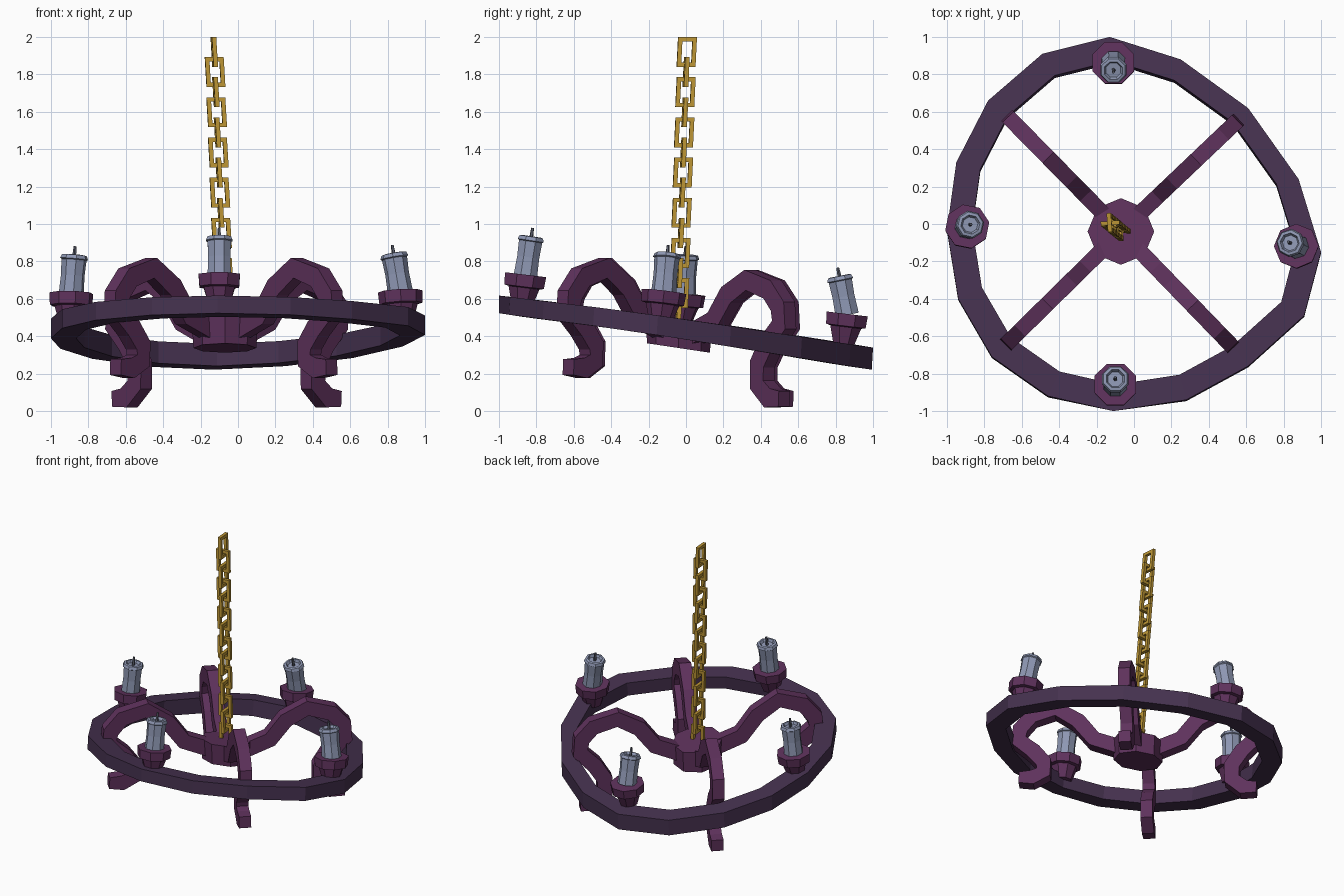
import bpy, bmesh, math
from mathutils import Vector

if "Cube" in bpy.data.objects:
    bpy.data.objects.remove(bpy.data.objects["Cube"])

def mat(name, c):
    m = bpy.data.materials.new(name)
    m.diffuse_color = (*c, 1)
    m.use_nodes = True
    m.node_tree.nodes["Principled BSDF"].inputs["Base Color"].default_value = m.diffuse_color
    return m

DARK = mat("dark_purple", (0.060, 0.031, 0.078))
PLUM = mat("plum", (0.112, 0.031, 0.106))
GOLD = mat("gold", (0.50, 0.30, 0.035))
WAX = mat("grey_blue_wax", (0.27, 0.31, 0.45))
WICK = mat("dark_grey_wick", (0.10, 0.11, 0.15))

def loft(name, rings, m, closed=False):
    """Bridge equal-sized vertex loops; cap both ends unless closed."""
    bm = bmesh.new()
    vs = [[bm.verts.new(p) for p in r] for r in rings]
    n, k = len(vs[0]), len(vs)
    for i in range(k if closed else k - 1):
        a, b = vs[i], vs[(i + 1) % k]
        for j in range(n):
            bm.faces.new((a[j], a[(j + 1) % n], b[(j + 1) % n], b[j]))
    if not closed:
        bm.faces.new(vs[0][::-1])
        bm.faces.new(vs[-1])
    bmesh.ops.recalc_face_normals(bm, faces=bm.faces)
    me = bpy.data.meshes.new(name)
    bm.to_mesh(me)
    bm.free()
    me.materials.append(m)
    ob = bpy.data.objects.new(name, me)
    bpy.context.collection.objects.link(ob)
    return ob

def turned(name, base, axis, levels, n, m, turn=0.0):
    """Lathe (height, radius) levels around a leaning axis."""
    q = axis.to_track_quat('Z', 'Y')
    rings = []
    for h, r in levels:
        rings.append([base + q @ Vector((r * math.cos(turn + math.tau * i / n),
                                         r * math.sin(turn + math.tau * i / n), h))
                      for i in range(n)])
    return loft(name, rings, m)

# Hoop: slightly bent 16-sided ring, higher at the front
hoop = [(-.13, 1), (.25, .88), (.61, .62), (.88, .24), (1, -.15), (.91, -.49),
        (.61, -.76), (.28, -.94), (-.11, -1), (-.46, -.92), (-.76, -.71),
        (-.94, -.40), (-1, -.03), (-.95, .33), (-.78, .66), (-.49, .91)]
sections = []
for x, y in hoop:
    mid = 0.425 - 0.145 * y + 0.012 * x * x
    h = 0.053 + 0.006 * y
    s = 0.865
    mi = 0.425 - 0.145 * y * s + 0.012 * x * x
    lean = 0.007
    sections.append([(x, y - lean, mid - h) if y > -.95 else (x, y, mid - h),
                     (x, y, mid + h),
                     (x * s, y * s + lean, mi + h), (x * s, y * s - lean, mi - h)])
loft("hoop", sections, DARK, closed=True)

# Central hub: tilted octagon block
CX, CY = -0.07, -0.04
hub = []
for z, r in ((0.337, 0.168), (0.49, 0.178)):
    hub.append([(CX + r * math.cos(i * math.pi / 4), CY + r * math.sin(i * math.pi / 4),
                 z - 0.15 * r * math.sin(i * math.pi / 4)) for i in range(8)])
loft("hub", hub, PLUM)

# Curled arms: radius with heights for front and back pairs
R = [.10, .30, .41, .56, .73, .81, .82, .72, .65, .65, .73, .82]
Z_FRONT = [.43, .51, .66, .765, .715, .62, .53, .44, .35, .27, .23, .235]
Z_BACK = [.40, .48, .62, .70, .65, .56, .46, .36, .25, .14, .07, .065]
ARMS = [(-.61, .62, Z_BACK, "back_left"), (.61, .58, Z_BACK, "back_right"),
        (.62, -.64, Z_FRONT, "front_right"), (-.61, -.60, Z_FRONT, "front_left")]
for dx, dy, zs, side in ARMS:
    d = Vector((dx, dy, 0)).normalized()
    w = Vector((-d.y, d.x, 0)) * 0.042
    path = [Vector((r, z)) for r, z in zip(R, zs)]
    rings = []
    for i, p in enumerate(path):
        t = (path[min(i + 1, len(path) - 1)] - path[max(i - 1, 0)]).normalized()
        th = 0.055 if i < len(path) - 1 else 0.042
        ring = []
        for sw, sn in ((-1, -1), (1, -1), (1, 1), (-1, 1)):
            q = p + Vector((-t.y, t.x)) * th * sn
            ring.append(Vector((CX, CY, q.y)) + d * q.x + w * sw)
        rings.append(ring)
    loft("arm_" + side, rings, PLUM)

# Candle holders, candles and wicks, each leaning its own way
CANDLES = [((-.10, -.875, .585), (0, .15), "front"), ((-.11, .845, .375), (0, -.2), "back"),
           ((-.895, -.03, .485), (.08, .05), "left"), ((.875, -.135, .495), (-.17, .09), "right")]
for base, lean, side in CANDLES:
    b = Vector(base)
    ax = Vector((*lean, 1)).normalized()
    # holder follows the hoop slope, candle has its own lean
    hold = Vector((lean[0] * 0.3, 0.12, 1)).normalized()
    turned("holder_" + side, b, hold,
           [(-.02, .06), (.075, .09), (.08, .115), (.145, .12)], 8, PLUM, math.pi / 8)
    c = b + hold * 0.14
    turned("candle_" + side, c, ax,
           [(0, .068), (.10, .064), (.185, .068), (.19, .076), (.21, .068),
            (.213, .052), (.195, .042)], 8, WAX, math.pi / 8)
    turned("wick_" + side, c, ax, [(.19, .011), (.225, .010), (.258, .008)], 5, WICK)

# Chain: rectangular links, alternately turned a quarter
for i in range(14):
    z = 1.92 - i * 0.1075
    c = Vector((-0.127 + 0.04 * (1.92 - z), 0.004 - 0.032 * (1.92 - z), z))
    across = Vector((1, 0.08, 0)) if i % 2 else Vector((-0.08, 1, 0))
    side = Vector((-across.y, across.x, 0))
    up = Vector((-0.06, 0.05, 1))
    bar = 0.0115
    rings = []
    for sx, sz in ((-1, -1), (1, -1), (1, 1), (-1, 1)):
        ring = []
        for inset, off in ((0, -bar), (0, bar), (2 * bar, bar), (2 * bar, -bar)):
            ring.append(c + across * sx * (0.05 - inset) + up * sz * (0.08 - inset) + side * off)
        rings.append(ring)
    loft("chain_link_%02d" % (i + 1), rings, GOLD, closed=True)
